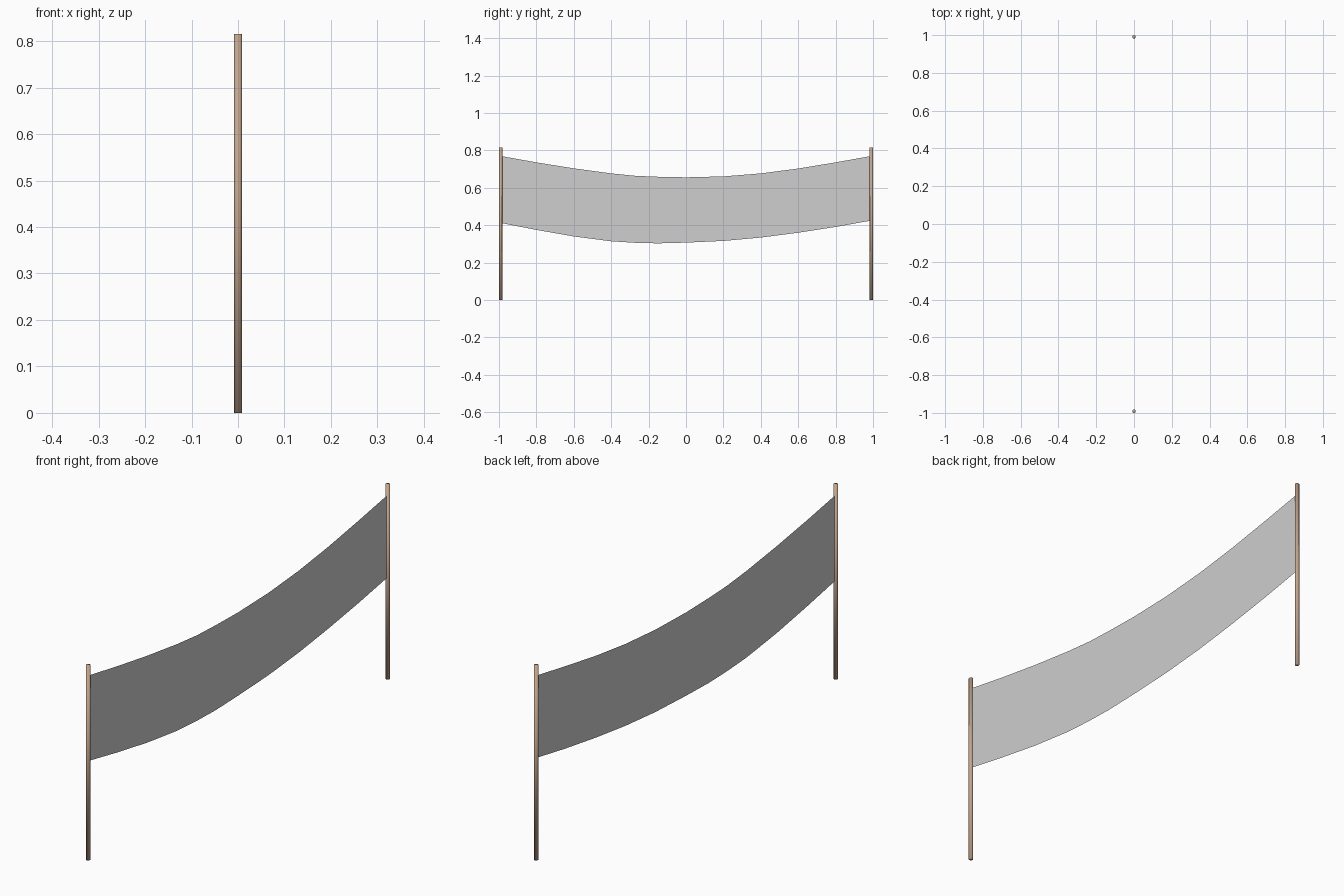
import bpy, bmesh

if "Cube" in bpy.data.objects:
    bpy.data.objects.remove(bpy.data.objects["Cube"])


def material(name, rgb):
    m = bpy.data.materials.new(name)
    m.diffuse_color = (*rgb, 1.0)
    m.use_nodes = True
    m.node_tree.nodes["Principled BSDF"].inputs["Base Color"].default_value = m.diffuse_color
    return m


def make_object(name, bm, mat, smooth):
    mesh = bpy.data.meshes.new(name)
    bm.to_mesh(mesh)
    bm.free()
    for p in mesh.polygons:
        p.use_smooth = smooth
    mesh.materials.append(mat)
    obj = bpy.data.objects.new(name, mesh)
    bpy.context.collection.objects.link(obj)
    return obj


wood = material("light brown wood", (0.55, 0.38, 0.27))
net_grey = material("net grey", (0.62, 0.62, 0.62))

POLE_R, POLE_H, POLE_Y = 0.009, 0.815, 0.991

# Two upright poles, smooth over the caps
for name, y in (("front_pole", -POLE_Y), ("back_pole", POLE_Y)):
    bm = bmesh.new()
    bmesh.ops.create_cone(bm, cap_ends=True, segments=12, radius1=POLE_R,
                          radius2=POLE_R, depth=POLE_H)
    bmesh.ops.translate(bm, verts=bm.verts, vec=(0, y, POLE_H / 2))
    make_object(name, bm, wood, True)

# Sagging net sheet: (y, bottom z, top z)
profile = [
    (-0.985, 0.411, 0.769), (-0.8, 0.375, 0.736), (-0.6, 0.340, 0.704),
    (-0.4, 0.314, 0.677), (-0.27, 0.306, 0.664), (-0.15, 0.303, 0.659),
    (0.0, 0.307, 0.656), (0.2, 0.316, 0.661), (0.4, 0.334, 0.677),
    (0.6, 0.360, 0.703), (0.8, 0.391, 0.736), (0.985, 0.424, 0.769),
]
bm = bmesh.new()
columns = [(bm.verts.new((0, y, lo)), bm.verts.new((0, y, hi)))
           for y, lo, hi in profile]
for (a, b), (c, d) in zip(columns, columns[1:]):
    bm.faces.new((a, c, d, b))
make_object("net", bm, net_grey, False)
